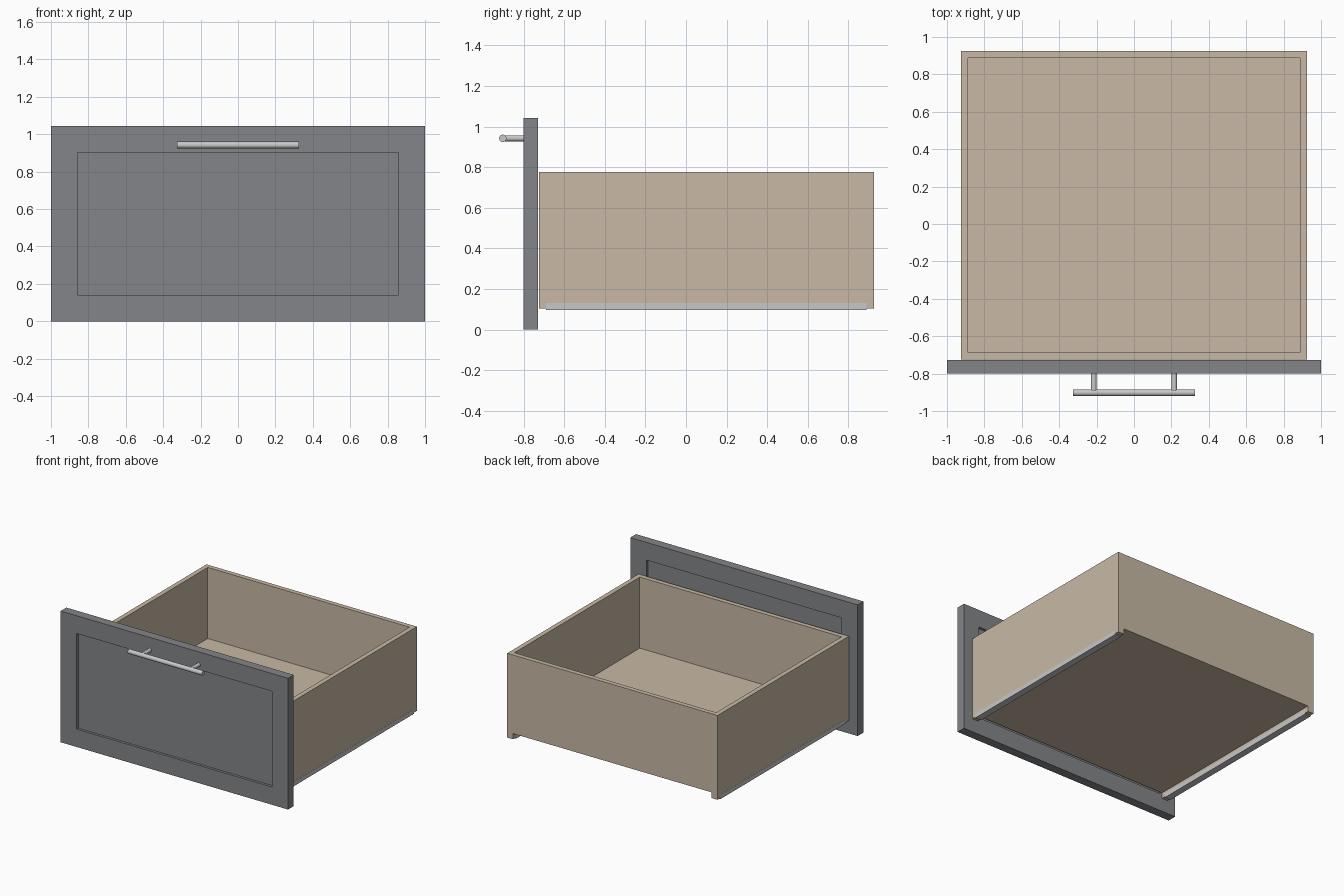
import bpy, bmesh, math
from mathutils import Vector

if "Cube" in bpy.data.objects:
    bpy.data.objects.remove(bpy.data.objects["Cube"])


def material(name, rgb):
    m = bpy.data.materials.new(name)
    m.diffuse_color = (*rgb, 1)
    m.use_nodes = True
    m.node_tree.nodes["Principled BSDF"].inputs["Base Color"].default_value = m.diffuse_color
    return m


GREY = material("slate grey", (0.231, 0.235, 0.25))
WOOD = material("light wood", (0.578, 0.485, 0.376))
STEEL = material("brushed steel", (0.58, 0.58, 0.58))


def finish(name, bm, mat):
    bmesh.ops.recalc_face_normals(bm, faces=bm.faces)
    mesh = bpy.data.meshes.new(name)
    bm.to_mesh(mesh)
    bm.free()
    mesh.materials.append(mat)
    ob = bpy.data.objects.new(name, mesh)
    bpy.context.collection.objects.link(ob)
    return ob


def block(lo, hi):
    bm = bmesh.new()
    bmesh.ops.create_cube(bm, size=1)
    for v in bm.verts:
        v.co = [(a + b) / 2 + c * (b - a) for a, b, c in zip(lo, hi, v.co)]
    bm.normal_update()
    return bm


def recess(bm, direction, border, depth):
    """Leave a flat border on the face pointing along direction and sink the rest."""
    bm.normal_update()
    d = Vector(direction)
    face = max((f for f in bm.faces if f.normal.dot(d) > 0.99),
               key=lambda f: f.calc_center_median().dot(d))
    bmesh.ops.inset_individual(bm, faces=[face], thickness=border, depth=0)
    inner = bmesh.ops.extrude_discrete_faces(bm, faces=[face])["faces"][0]
    bmesh.ops.translate(bm, verts=inner.verts, vec=d * -depth)


def rod(name, start, end, radius):
    a, b = Vector(start), Vector(end)
    bpy.ops.mesh.primitive_cylinder_add(vertices=32, radius=radius, depth=(b - a).length,
                                        location=(a + b) / 2)
    ob = bpy.context.object
    ob.rotation_euler = (b - a).to_track_quat('Z', 'Y').to_euler()
    ob.name = name
    ob.data.materials.append(STEEL)
    bpy.ops.object.shade_smooth_by_angle(angle=math.radians(35))


# Front panel, recessed on both faces
panel = block((-1, -0.80, 0), (1, -0.728, 1.043))
for y in (-1, 1):
    recess(panel, (0, y, 0), 0.2, 0.02)
finish("front_panel", panel, GREY)

# Drawer box: notched cross-section swept front to back, then hollowed from the top
half = [(0.925, 0.775), (0.925, 0.105), (0.873, 0.105), (0.873, 0.15)]
outline = half + [(-x, z) for x, z in reversed(half)]
box = bmesh.new()
section = box.faces.new([box.verts.new((x, -0.724, z)) for x, z in outline])
swept = bmesh.ops.extrude_face_region(box, geom=[section], use_keep_orig=True)["geom"]
bmesh.ops.translate(box, verts=[g for g in swept if isinstance(g, bmesh.types.BMVert)],
                    vec=(0, 1.649, 0))
bmesh.ops.recalc_face_normals(box, faces=box.faces)
recess(box, (0, 0, 1), 0.053, 0.565)
finish("drawer_box", box, WOOD)

# Slides wrapped around the bottom edges of the sides
for side, name in ((-1, "left_slide"), (1, "right_slide")):
    x0, x1 = sorted((side * 0.872, side * 0.926))
    finish(name, block((x0, -0.69, 0.097), (x1, 0.89, 0.132)), STEEL)

# Bar handle on two posts
rod("handle_bar", (-0.327, -0.902, 0.942), (0.327, -0.902, 0.942), 0.018)
for side, name in ((-1, "left_handle_post"), (1, "right_handle_post")):
    rod(name, (side * 0.215, -0.902, 0.942), (side * 0.215, -0.795, 0.942), 0.015)
